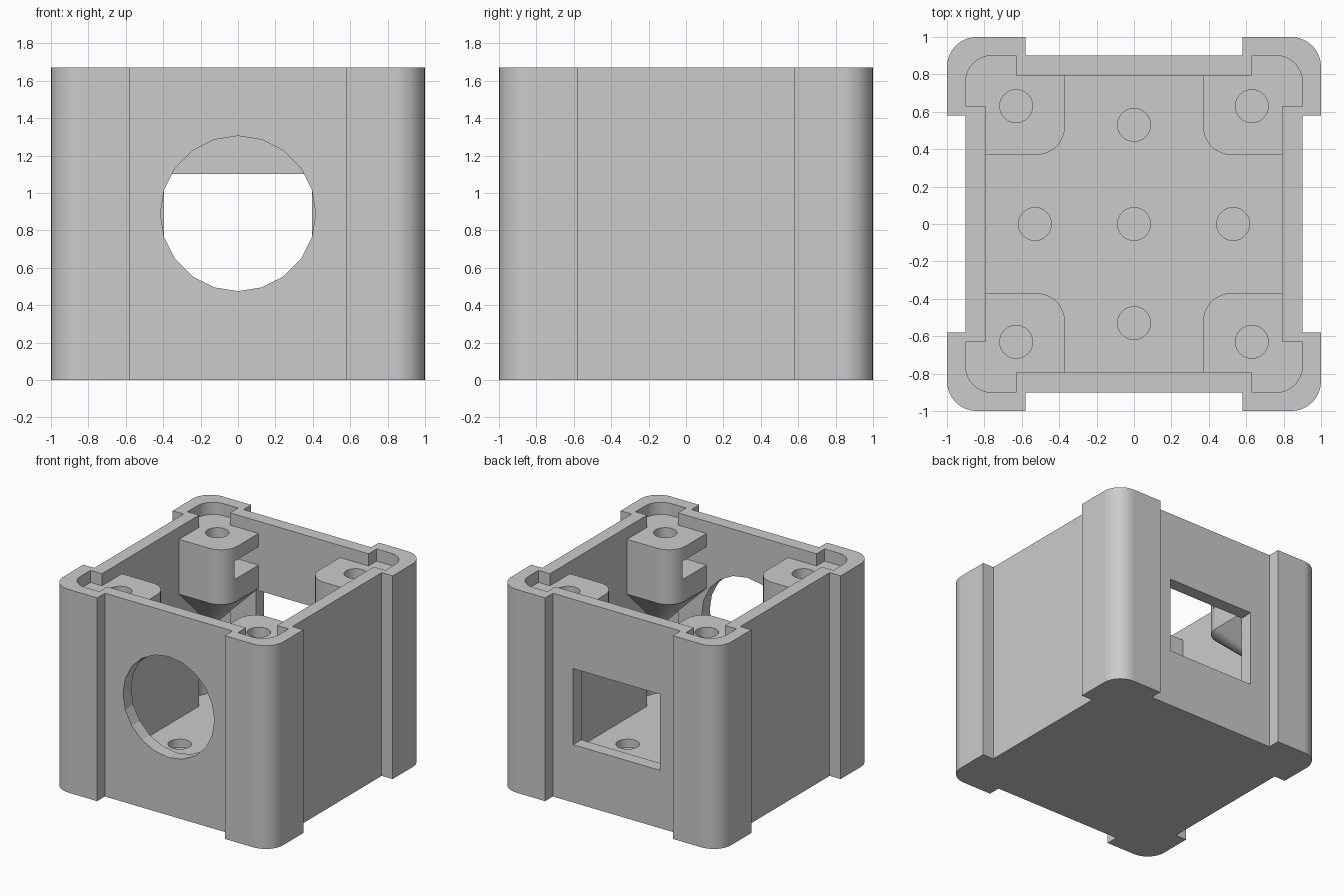
import bpy, bmesh
from math import cos, sin, pi, radians

cube = bpy.data.objects.get("Cube")
if cube:
    bpy.data.objects.remove(cube, do_unlink=True)

HEIGHT, FLOOR = 1.67, 0.1
CORNERS = [(sx, sy) for sx in (1, -1) for sy in (1, -1)]

grey = bpy.data.materials.new("light grey plastic")
grey.use_nodes = True
GREY = (0.6, 0.6, 0.6, 1)
grey.diffuse_color = GREY
grey.node_tree.nodes["Principled BSDF"].inputs["Base Color"].default_value = GREY


def arc(cx, cy, r, start, end, steps=8):
    angles = [radians(start + (end - start) * i / steps) for i in range(steps + 1)]
    return [(cx + r * cos(a), cy + r * sin(a)) for a in angles]


def make_object(name, bm):
    bmesh.ops.recalc_face_normals(bm, faces=bm.faces)
    mesh = bpy.data.meshes.new(name)
    bm.to_mesh(mesh)
    bm.free()
    mesh.materials.append(grey)
    obj = bpy.data.objects.new(name, mesh)
    bpy.context.collection.objects.link(obj)
    return obj


def prism(name, outline, z0, z1, apex=None):
    """Upright prism, whose lower end can run to a point."""
    bm = bmesh.new()
    low = [bm.verts.new((x, y, z0)) for x, y in outline]
    high = [bm.verts.new((x, y, z1)) for x, y in outline]
    n = len(outline)
    tip = bm.verts.new(apex) if apex else None
    bm.faces.new(high)
    if not tip:
        bm.faces.new(low)
    for i in range(n):
        j = (i + 1) % n
        bm.faces.new((low[i], low[j], high[j], high[i]))
        if tip:
            bm.faces.new((low[j], low[i], tip))
    return make_object(name, bm)


def box(name, x0, x1, y0, y1, z0, z1):
    return prism(name, [(x0, y0), (x1, y0), (x1, y1), (x0, y1)], z0, z1)


def notched_square(half, side, notch, r):
    """Square with rounded corners and a shallow recess along each side."""
    c = half - r
    quarter = [(side, -notch), (half, -notch)]
    quarter = [(side, notch), (half, notch)] + arc(c, c, r, 0, 90) + [(notch, half), (notch, side)]
    points = []
    for turn in range(4):
        points += quarter
        quarter = [(-y, x) for x, y in quarter]
    return points


def combine(target, tool, operation):
    """Apply a boolean and remove its tool."""
    mod = target.modifiers.new("combine", 'BOOLEAN')
    mod.operation, mod.solver, mod.object = operation, 'EXACT', tool
    bpy.context.view_layer.update()
    graph = bpy.context.evaluated_depsgraph_get()
    mesh = bpy.data.meshes.new_from_object(target.evaluated_get(graph))
    target.modifiers.clear()
    target.data = mesh
    bpy.data.objects.remove(tool, do_unlink=True)


# Shell with thicker-looking corner posts and an open top
case = prism("case", notched_square(1, 0.9, 0.58, 0.16), 0, HEIGHT)
combine(case, prism("cavity", notched_square(0.9, 0.795, 0.63, 0.14), FLOOR, HEIGHT + 0.2), 'DIFFERENCE')

# Round front opening
opening = [(x, z) for x, z in arc(0, 0.89, 0.415, 0, 360, 20)[:-1]]
cutter = prism("front_opening", opening, 0.7, 1.1)
for v in cutter.data.vertices:
    x, z, depth = v.co
    v.co = (x, -depth, z)
cutter.data.flip_normals()
bm = bmesh.new()
bm.from_mesh(cutter.data)
bmesh.ops.recalc_face_normals(bm, faces=bm.faces)
bm.to_mesh(cutter.data)
bm.free()
combine(case, cutter, 'DIFFERENCE')

# Square back window
combine(case, box("back_window", -0.395, 0.395, 0.7, 1.1, 0.475, 1.1), 'DIFFERENCE')

# Corner screw mounts with pointed undersides, nut slots and screw holes
mount = arc(0.52, 0.52, 0.15, 180, 270) + [(0.85, 0.37), (0.85, 0.61), (0.94, 0.61),
                                            (0.94, 0.94), (0.61, 0.94), (0.61, 0.85), (0.37, 0.85)]
for sx, sy in CORNERS:
    outline = [(sx * x, sy * y) for x, y in mount]
    part = prism("screw_mount", outline, 1.12, 1.57, (sx * 0.88, sy * 0.88, 0.62))
    xs, ys = sorted((sx * 0.3, sx * 0.77)), sorted((sy * 0.49, sy * 0.81))
    combine(part, box("nut_slot", *xs, *ys, 1.31, 1.46), 'DIFFERENCE')
    hole = arc(sx * 0.63, sy * 0.63, 0.088, 0, 360, 32)[:-1]
    combine(part, prism("screw_hole", hole, 1.2, 1.7), 'DIFFERENCE')
    combine(case, part, 'UNION')

# Shallow floor holes
for x, y in ((0, 0), (0.53, 0), (-0.53, 0), (0, 0.53), (0, -0.53)):
    hole = arc(x, y, 0.088, 0, 360, 32)[:-1]
    combine(case, prism("floor_hole", hole, 0.03, 0.2), 'DIFFERENCE')

# One material, smooth curves and crisp edges
case.data.materials.clear()
case.data.materials.append(grey)
for face in case.data.polygons:
    face.material_index = 0
bpy.ops.object.select_all(action='DESELECT')
case.select_set(True)
bpy.context.view_layer.objects.active = case
bpy.ops.object.shade_smooth_by_angle(angle=radians(15))
normals = case.modifiers.new("even_shading", 'WEIGHTED_NORMAL')
normals.keep_sharp = True
